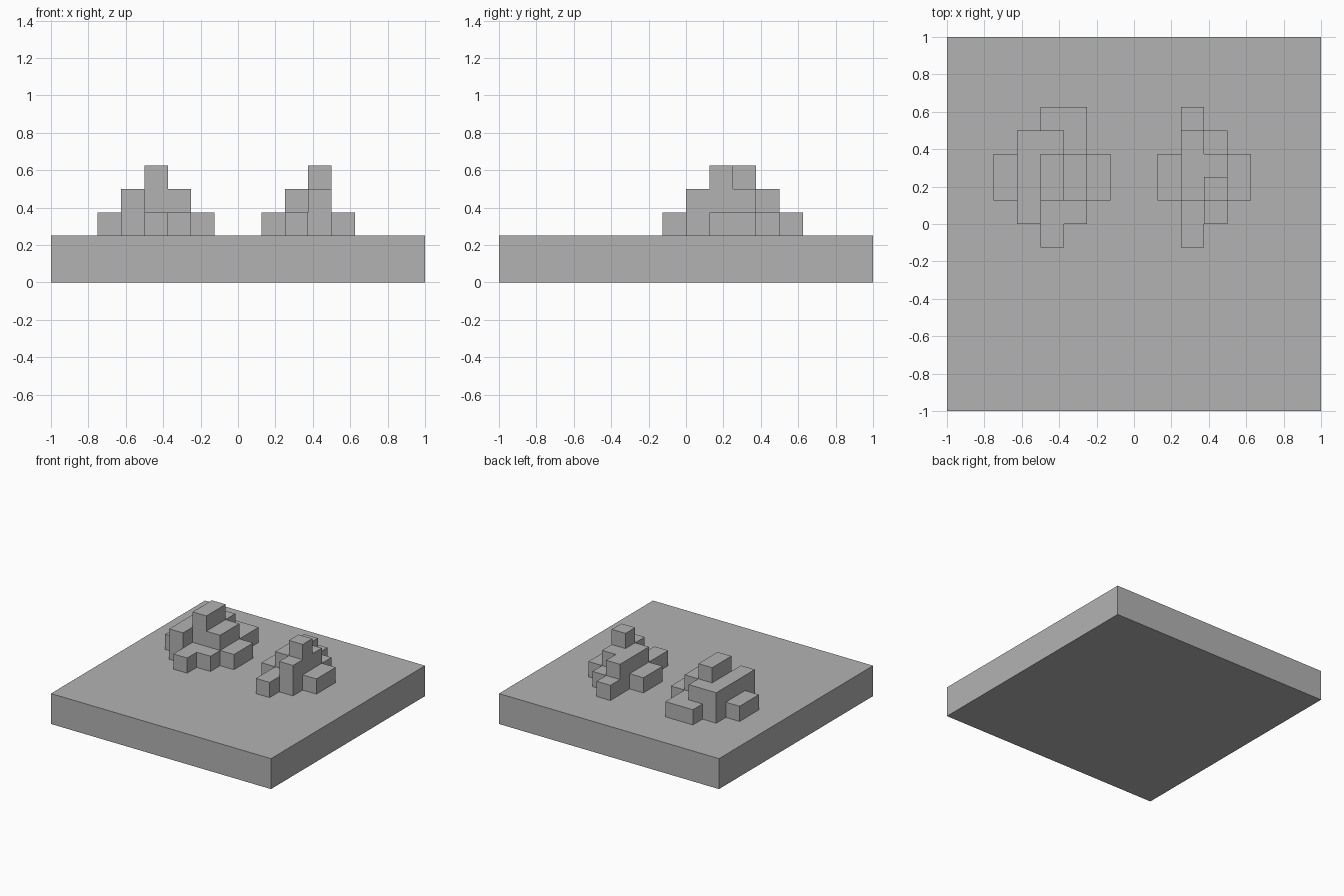
import bpy
import bmesh
from mathutils import Vector

U = 0.125          # edge length of one block
BASE_H = 0.25

if "Cube" in bpy.data.objects:
    bpy.data.objects.remove(bpy.data.objects["Cube"], do_unlink=True)

# Stone material
stone = bpy.data.materials.new("plain_grey")
stone.use_nodes = True
grey = (0.45, 0.45, 0.45, 1)
stone.diffuse_color = grey
bsdf = next(n for n in stone.node_tree.nodes if n.type == 'BSDF_PRINCIPLED')
bsdf.inputs["Base Color"].default_value = grey


def finish(name, bm):
    mesh = bpy.data.meshes.new(name)
    bm.to_mesh(mesh)
    bm.free()
    mesh.materials.append(stone)
    obj = bpy.data.objects.new(name, mesh)
    bpy.context.scene.collection.objects.link(obj)
    return obj


def block_mound(name, layers):
    """Each layer maps a block column x to its (first, last) extent in y."""
    cells = {(x, y, z) for z, layer in enumerate(layers)
             for x, (y0, y1) in layer.items() for y in range(y0, y1)}
    bm = bmesh.new()
    for cell in cells:
        centre = Vector(cell) + Vector((0.5, 0.5, 0.5))
        for axis in range(3):
            for sign in (-1, 1):
                n = Vector((0, 0, 0))
                n[axis] = sign
                if tuple(int(c + d) for c, d in zip(cell, n)) in cells:
                    continue
                # Outward-facing square on each exposed side
                u = Vector((0, 0, 0))
                u[(axis + 1) % 3] = 1
                v = n.cross(u)
                corners = [centre + (n + a * u + b * v) / 2
                           for a, b in ((-1, -1), (1, -1), (1, 1), (-1, 1))]
                bm.faces.new([bm.verts.new(c * U + Vector((0, 0, BASE_H)))
                              for c in corners])
    bmesh.ops.remove_doubles(bm, verts=bm.verts, dist=0.001)
    bmesh.ops.dissolve_limit(bm, angle_limit=0.01, verts=bm.verts, edges=bm.edges)
    return finish(name, bm)


# Square ground slab
bm = bmesh.new()
bmesh.ops.create_cube(bm, size=1)
bmesh.ops.scale(bm, vec=(2, 2, BASE_H), verts=bm.verts)
bmesh.ops.translate(bm, vec=(0, 0, BASE_H / 2), verts=bm.verts)
finish("ground_slab", bm)

# Wide stepped mound on the -x side
block_mound("wide_mound", [
    {-6: (1, 3), -5: (0, 4), -4: (-1, 5), -3: (0, 5), -2: (1, 3)},
    {-5: (0, 4), -4: (1, 4), -3: (1, 3)},
    {-4: (1, 3)},
])

# Narrow stepped mound on the +x side
block_mound("narrow_mound", [
    {1: (1, 3), 2: (-1, 5), 3: (0, 4), 4: (1, 3)},
    {2: (1, 4), 3: (0, 3)},
    {3: (1, 2)},
])
